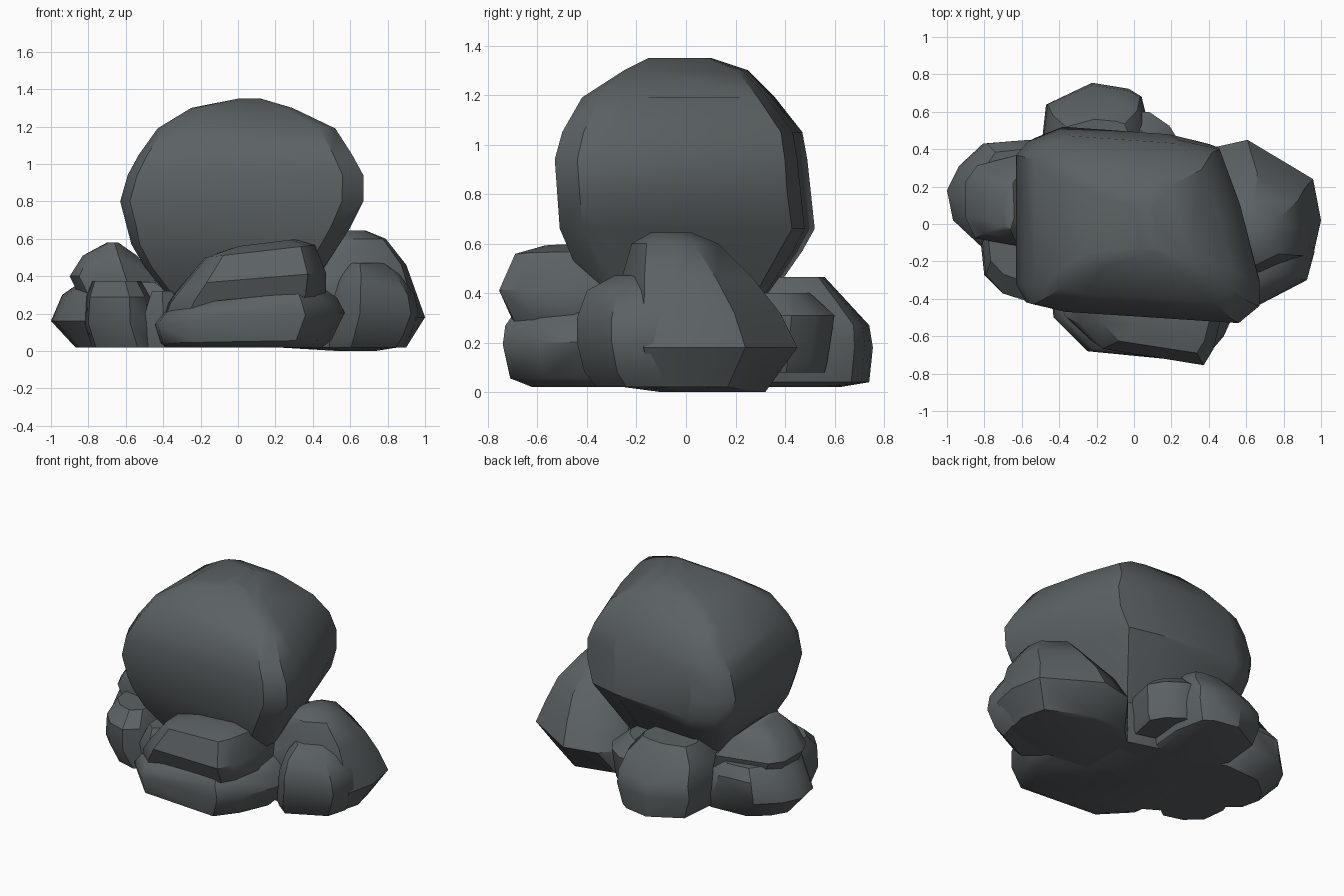
import bpy, bmesh, math

stone_mat = bpy.data.materials.new("dark_stone")
stone_mat.diffuse_color = (0.105, 0.12, 0.125, 1)


def rock(name, plan, layers, angle=34, tilt=0.0):
    """Faceted stone: a plan outline fitted to (z, x0, x1, y0, y1) at each level, then hulled."""
    px, py = [p[0] for p in plan], [p[1] for p in plan]
    bm = bmesh.new()
    for i, (z, x0, x1, y0, y1) in enumerate(layers):
        for x, y in plan:
            u = x0 + (x - min(px)) / (max(px) - min(px)) * (x1 - x0)
            v = y0 + (y - min(py)) / (max(py) - min(py)) * (y1 - y0)
            bm.verts.new((u, v, z * (1 + tilt * u) if i else z))
    res = bmesh.ops.convex_hull(bm, input=bm.verts)
    bmesh.ops.delete(bm, geom=[g for g in res["geom_interior"]
                               if isinstance(g, bmesh.types.BMVert)], context='VERTS')
    bmesh.ops.dissolve_limit(bm, angle_limit=math.radians(4),
                             verts=bm.verts, edges=bm.edges)
    bmesh.ops.recalc_face_normals(bm, faces=bm.faces)
    me = bpy.data.meshes.new(name)
    bm.to_mesh(me)
    bm.free()
    me.materials.append(stone_mat)
    ob = bpy.data.objects.new(name, me)
    bpy.context.collection.objects.link(ob)
    bpy.ops.object.select_all(action='DESELECT')
    bpy.context.view_layer.objects.active = ob
    ob.select_set(True)
    bpy.ops.object.shade_smooth_by_angle(angle=math.radians(angle))
    return ob


# Large boulder resting on the pile
rock("boulder",
     [(-.62, -.32), (-.62, .36), (-.56, .43), (-.4, .49), (.2, .45), (.42, .4), (.53, .1),
      (.63, -.3), (.63, -.43), (.52, -.52), (-.4, -.46), (-.57, -.42)],
     [(.24, -.33, .33, -.28, .24), (.45, -.5, .46, -.42, .39), (.57, -.57, .54, -.47, .47),
      (.66, -.59, .6, -.51, .52), (.8, -.63, .67, -.52, .5), (.94, -.59, .67, -.53, .49),
      (1.05, -.53, .61, -.5, .47), (1.19, -.43, .52, -.42, .36),
      (1.3, -.25, .29, -.25, .25), (1.35, .0, .12, -.15, .1)], 32)

# Front stones: low slab and the tilted block lying on it
rock("front_slab",
     [(-.45, -.3), (-.43, -.5), (-.25, -.68), (.36, -.74), (.48, -.6), (.57, -.4), (.5, .1), (-.4, .1)],
     [(.02, -.4, .45, -.62, .1), (.05, -.42, .5, -.71, .1), (.17, -.45, .57, -.74, .1),
      (.24, -.4, .53, -.73, .1), (.28, -.25, .47, -.7, 0)], 45, .35)
rock("front_block",
     [(-.4, -.3), (-.38, -.55), (-.25, -.67), (.36, -.75), (.42, -.67), (.47, -.5), (.42, -.2), (-.3, -.2)],
     [(.2, -.4, .4, -.66, -.15), (.28, -.38, .47, -.7, -.15), (.38, -.3, .47, -.755, -.15),
      (.52, -.18, .41, -.69, -.25), (.56, .0, .3, -.57, -.35)], 34, .22)

# Right stones
rock("right_stone",
     [(.2, -.1), (.3, .25), (.42, .4), (.63, .45), (.78, .36), (.96, .24), (1, .02), (.96, -.17), (.65, -.3), (.3, -.25)],
     [(.0, .45, .75, -.1, .32), (.02, .1, .9, -.25, .33), (.18, .15, 1, -.3, .45),
      (.32, .25, .95, -.28, .38), (.46, .38, .9, -.26, .27), (.6, .47, .79, -.22, .13),
      (.645, .56, .68, -.14, .02)])
rock("right_front_stone",
     [(.42, -.1), (.55, -.36), (.65, -.44), (.92, -.3), (.96, -.15), (.9, .1), (.5, .1)],
     [(.02, .4, .88, -.36, .1), (.08, .4, .92, -.41, .1), (.2, .42, .965, -.44, .1),
      (.3, .44, .945, -.44, .1), (.41, .5, .87, -.4, .08), (.47, .54, .8, -.29, .05)])

# Left stones
rock("left_stone",
     [(-1, .19), (-.94, .32), (-.82, .44), (-.55, .46), (-.3, .3), (-.3, -.1), (-.8, -.14), (-.97, .03)],
     [(.02, -.87, -.2, -.1, .36), (.16, -1, -.25, -.15, .45), (.3, -.94, -.35, -.13, .45),
      (.37, -.84, -.45, -.08, .4)])
rock("left_upper_stone",
     [(-.89, .2), (-.83, .28), (-.5, .36), (-.45, 0), (-.6, -.12), (-.84, -.08), (-.89, .02)],
     [(.3, -.85, -.42, -.12, .38), (.4, -.9, -.45, -.12, .4), (.51, -.83, -.54, -.08, .32),
      (.58, -.7, -.64, -.03, .22)])
rock("left_front_stone",
     [(-.82, -.1), (-.8, -.28), (-.7, -.38), (-.57, -.42), (-.48, -.35), (-.45, -.1), (-.5, .1), (-.75, .1)],
     [(.02, -.78, -.42, -.36, .1), (.15, -.82, -.46, -.41, .1), (.29, -.81, -.47, -.41, .1),
      (.375, -.78, -.52, -.3, .08)])
rock("left_chip",
     [(-.5, -.3), (-.4, -.35), (-.3, -.3), (-.3, 0), (-.5, 0)],
     [(.02, -.48, -.3, -.38, 0), (.2, -.5, -.3, -.4, 0), (.32, -.46, -.35, -.34, 0)])

# Back stones
rock("back_stone",
     [(-.5, .4), (-.47, .65), (-.35, .69), (-.22, .76), (-.02, .73), (.05, .69), (.1, .5), (.05, .05), (-.4, .05)],
     [(.02, -.4, .02, .0, .62), (.04, -.45, .05, .0, .74), (.18, -.5, .09, .0, .755),
      (.27, -.49, .08, .1, .74), (.37, -.46, .06, .2, .65), (.465, -.38, -.02, .3, .56)])
rock("back_side_block",
     [(-.05, .62), (.08, .62), (.19, .55), (.25, .46), (.2, .25), (-.05, .25)],
     [(.08, -.05, .21, .2, .56), (.12, -.05, .23, .2, .57), (.31, -.05, .25, .2, .6),
      (.4, -.05, .15, .2, .5)])

# Hidden core joining the stones underneath
rock("core_stone",
     [(-.4, -.2), (-.2, -.4), (.3, -.4), (.45, -.1), (.35, .2), (0, .3), (-.3, .25)],
     [(.02, -.38, .4, -.4, .26), (.2, -.42, .42, -.4, .3), (.33, -.3, .36, -.3, .28)])
